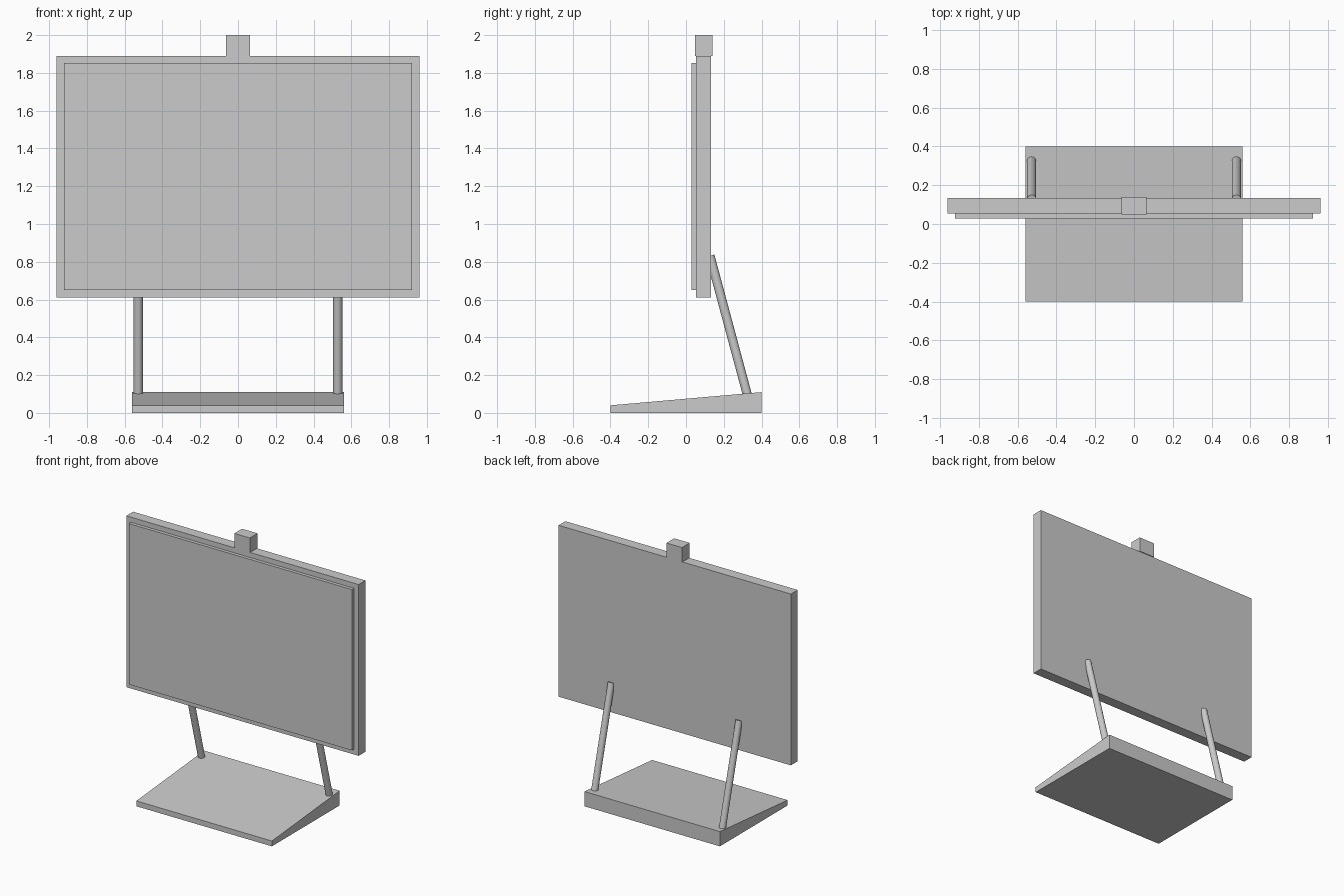
import bpy, bmesh
from mathutils import Vector

if "Cube" in bpy.data.objects:
    bpy.data.objects.remove(bpy.data.objects["Cube"])


def add_mesh(name, bm):
    bmesh.ops.recalc_face_normals(bm, faces=bm.faces[:])
    me = bpy.data.meshes.new(name)
    bm.to_mesh(me)
    bm.free()
    ob = bpy.data.objects.new(name, me)
    bpy.context.collection.objects.link(ob)
    return ob


def extrude_profile(name, profile, half_width):
    """Side profile of (y, z) points, extruded symmetrically along x."""
    bm = bmesh.new()
    face = bm.faces.new([bm.verts.new((-half_width, y, z)) for y, z in profile])
    geo = bmesh.ops.extrude_face_region(bm, geom=[face])["geom"]
    verts = [v for v in geo if isinstance(v, bmesh.types.BMVert)]
    bmesh.ops.translate(bm, verts=verts, vec=(2 * half_width, 0, 0))
    return add_mesh(name, bm)


def box(name, half_width, y0, y1, z0, z1):
    return extrude_profile(name, [(y0, z0), (y1, z0), (y1, z1), (y0, z1)], half_width)


def rod(name, a, b, radius, sides=24):
    a, b = Vector(a), Vector(b)
    bpy.ops.mesh.primitive_cylinder_add(vertices=sides, radius=radius,
                                        depth=(b - a).length, location=(a + b) / 2)
    ob = bpy.context.object
    ob.name = name
    ob.rotation_euler = (b - a).to_track_quat('Z', 'Y').to_euler()
    bpy.ops.object.shade_smooth_by_angle()
    return ob


# Wedge-shaped foot
extrude_profile("base", [(-0.4, 0), (0.4, 0), (0.4, 0.11), (-0.4, 0.04)], 0.56)

# Display housing, raised screen and top camera
box("housing", 0.96, 0.053, 0.133, 0.61, 1.89)
box("screen", 0.922, 0.028, 0.053, 0.65, 1.852)
box("camera", 0.064, 0.048, 0.139, 1.89, 2.0)

# Leaning support legs
for side, sx in (("left", -1), ("right", 1)):
    rod(f"{side}_leg", (sx * 0.528, 0.329, 0.08), (sx * 0.528, 0.127, 0.832), 0.024)
